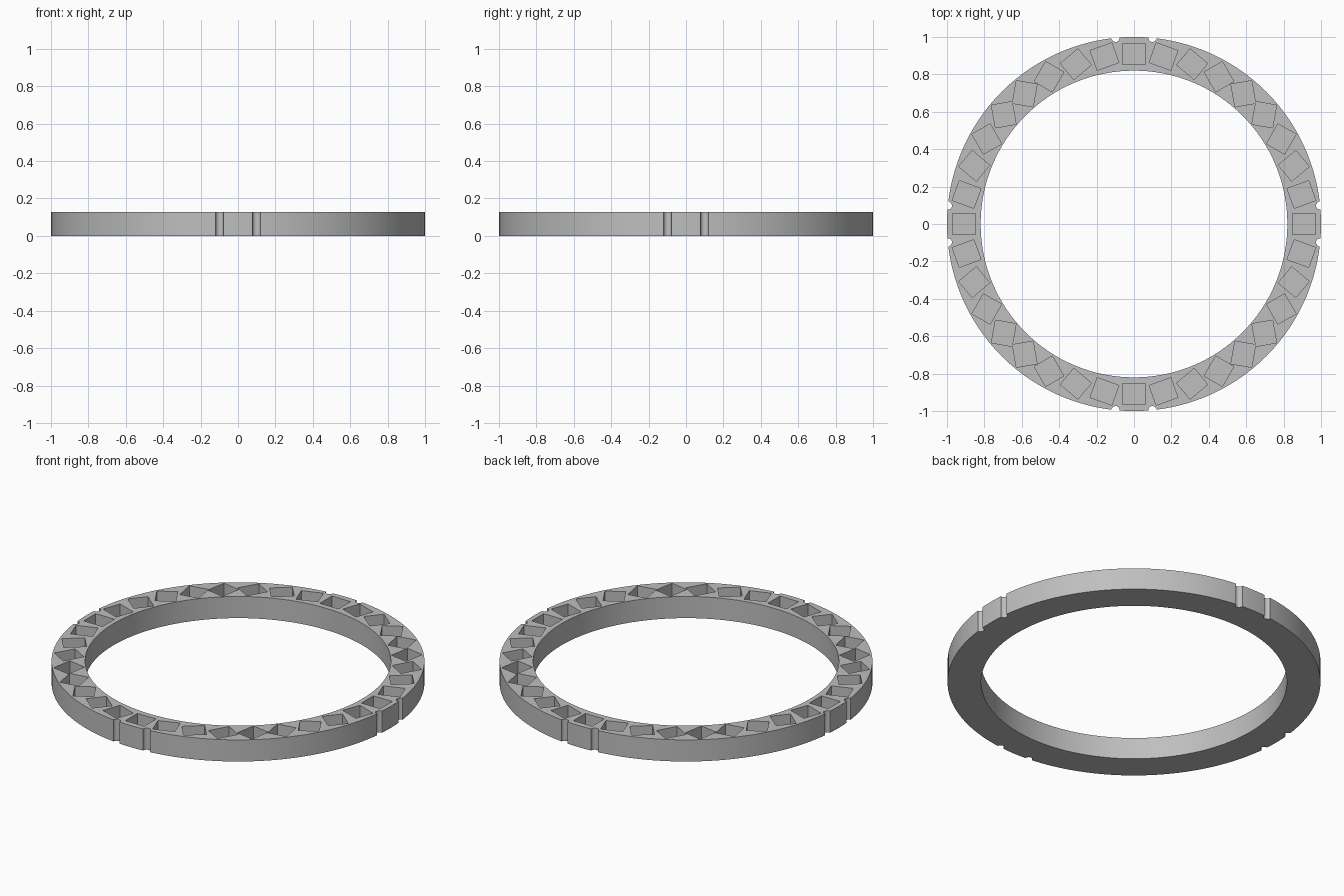
import bpy, bmesh
from math import radians, sin, cos, pi
from mathutils import Matrix, Vector

if "Cube" in bpy.data.objects:
    bpy.data.objects.remove(bpy.data.objects["Cube"], do_unlink=True)

OUTER, INNER, HEIGHT = 1.0, 0.82, 0.128
POCKET_RADIUS, POCKET_FLOOR = 0.909, 0.03
POCKET_SIZE = (0.123, 0.112)
POCKETS = 36

grey = bpy.data.materials.new("plain_grey")
grey.use_nodes = True
colour = (0.52, 0.52, 0.52, 1)
grey.diffuse_color = colour
grey.node_tree.nodes["Principled BSDF"].inputs["Base Color"].default_value = colour


def make_object(name, bm):
    bmesh.ops.recalc_face_normals(bm, faces=bm.faces)
    mesh = bpy.data.meshes.new(name)
    bm.to_mesh(mesh)
    bm.free()
    mesh.materials.append(grey)
    obj = bpy.data.objects.new(name, mesh)
    bpy.context.collection.objects.link(obj)
    return obj


def ring_body():
    # Rectangular section swept around z
    bm = bmesh.new()
    section = [bm.verts.new((r, 0, z)) for r, z in
               ((INNER, 0), (OUTER, 0), (OUTER, HEIGHT), (INNER, HEIGHT))]
    edges = [bm.edges.new((section[i], section[(i + 1) % 4])) for i in range(4)]
    bmesh.ops.spin(bm, geom=section + edges, cent=(0, 0, 0), axis=(0, 0, 1),
                   angle=2 * pi, steps=128)
    bmesh.ops.remove_doubles(bm, verts=bm.verts, dist=0.0001)
    return make_object("slotted_ring", bm)


def pocket_cutter(name, first):
    # Every second pocket; each block turns twice as fast as its position
    bm = bmesh.new()
    top = HEIGHT + 0.05
    size = Matrix.Diagonal((*POCKET_SIZE, top - POCKET_FLOOR, 1))
    for i in range(first, POCKETS, 2):
        a = 2 * pi * i / POCKETS
        centre = Vector((POCKET_RADIUS * cos(a), POCKET_RADIUS * sin(a),
                         (top + POCKET_FLOOR) / 2))
        place = Matrix.Translation(centre) @ Matrix.Rotation(2 * a, 4, "Z")
        bmesh.ops.create_cube(bm, size=1, matrix=place @ size)
    return make_object(name, bm)


def notch_cutter():
    # A pair of round grooves on each of the four sides
    bm = bmesh.new()
    for quarter in range(4):
        for side in (-1, 1):
            a = radians(90 * quarter + 5.65 * side)
            bmesh.ops.create_cone(
                bm, cap_ends=True, segments=24, radius1=0.022, radius2=0.022,
                depth=0.4, matrix=Matrix.Translation((cos(a), sin(a), HEIGHT / 2)))
    return make_object("notch_cutter", bm)


ring = ring_body()
bpy.ops.object.select_all(action="DESELECT")
bpy.context.view_layer.objects.active = ring
ring.select_set(True)

# Cut the pockets and grooves, then drop the cutters
for cutter in (pocket_cutter("even_pocket_cutter", 0),
               pocket_cutter("odd_pocket_cutter", 1), notch_cutter()):
    cutter.hide_render = True
    cut = ring.modifiers.new(cutter.name, "BOOLEAN")
    cut.operation = "DIFFERENCE"
    cut.solver = "EXACT"
    cut.object = cutter
    bpy.ops.object.modifier_apply(modifier=cut.name)
    bpy.data.objects.remove(cutter, do_unlink=True)

bpy.ops.object.shade_smooth_by_angle(angle=radians(30))
